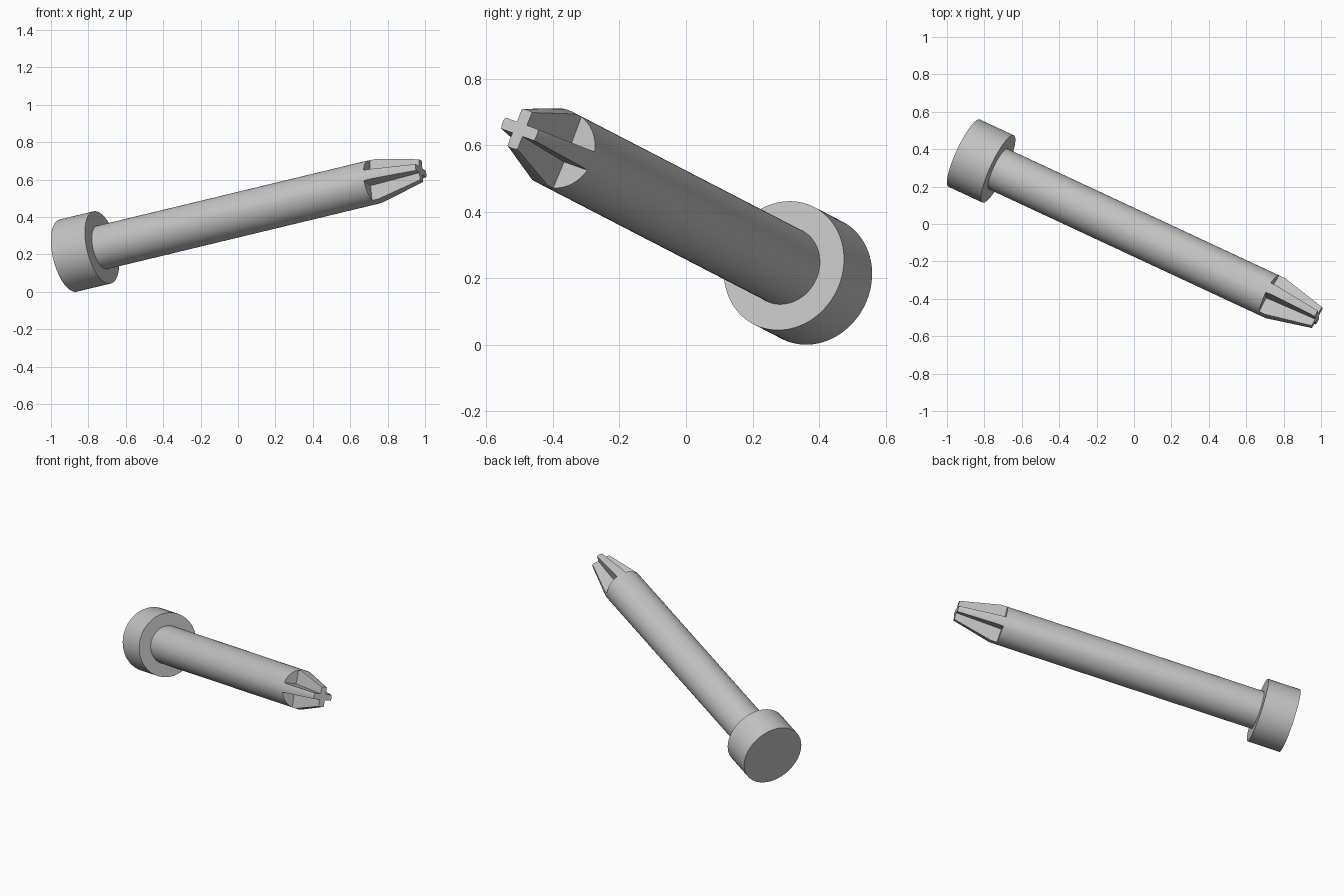
import bpy, bmesh, math
from mathutils import Matrix, Vector

if "Cube" in bpy.data.objects:
    bpy.data.objects.remove(bpy.data.objects["Cube"])

grey = bpy.data.materials.new("plain grey")
grey.use_nodes = True
grey.diffuse_color = (0.55, 0.55, 0.55, 1)
grey.node_tree.nodes["Principled BSDF"].inputs["Base Color"].default_value = (0.55, 0.55, 0.55, 1)

HEAD_R, HEAD_H = 0.1985, 0.205
SHAFT_R, TIP_R = 0.119, 0.062
TAPER_Z, TIP_Z, WALL_Z = 1.88, 2.13, 1.84


def finish(bm, name):
    bmesh.ops.recalc_face_normals(bm, faces=bm.faces)
    mesh = bpy.data.meshes.new(name)
    bm.to_mesh(mesh)
    bm.free()
    mesh.materials.append(grey)
    obj = bpy.data.objects.new(name, mesh)
    bpy.context.collection.objects.link(obj)
    return obj


# Round head, shaft and tapered end, turned from one profile
profile = [(0, 0), (HEAD_R, 0), (HEAD_R, HEAD_H), (SHAFT_R, HEAD_H),
           (SHAFT_R, TAPER_Z), (TIP_R, TIP_Z), (0, TIP_Z)]
bm = bmesh.new()
points = [bm.verts.new((r, 0, z)) for r, z in profile]
edges = [bm.edges.new(pair) for pair in zip(points, points[1:])]
bmesh.ops.spin(bm, geom=points + edges, cent=(0, 0, 0), axis=(0, 0, 1),
               angle=math.tau, steps=72)
bmesh.ops.remove_doubles(bm, verts=bm.verts, dist=0.0001)
pin = finish(bm, "headed_driver_pin")

# Four flutes leave a cross whose fins thicken away from the tip
BASE_HALF, TIP_HALF = 0.030, 0.018
slope = (BASE_HALF - TIP_HALF) / (TIP_Z - WALL_Z)
bm = bmesh.new()
for i in range(4):
    cube = bmesh.ops.create_cube(bm, size=1)["verts"]
    for v in cube:
        s, t, top = v.co.x + 0.5, v.co.y + 0.5, v.co.z > 0
        z = TIP_Z + 0.1 if top else WALL_Z + slope * 0.2 * (s + t)
        inner = BASE_HALF - slope * (z - WALL_Z)
        v.co = (inner + 0.2 * s, inner + 0.2 * t, z)
    bmesh.ops.rotate(bm, verts=cube, cent=(0, 0, 0),
                     matrix=Matrix.Rotation(i * math.pi / 2, 3, "Z"))
flutes = finish(bm, "flute_cutter")
flutes.hide_render = True

cut = pin.modifiers.new("flutes", "BOOLEAN")
cut.operation = "DIFFERENCE"
cut.solver = "EXACT"
cut.object = flutes
bpy.context.view_layer.objects.active = pin
pin.select_set(True)
bpy.ops.object.modifier_apply(modifier=cut.name)
bpy.data.objects.remove(flutes)
bpy.ops.object.shade_smooth_by_angle(angle=math.radians(20))

# Lay the pin along its slanting axis
axis = Vector((0.886, -0.413, 0.2135)).normalized()
fin = Vector((-0.056, 0.37, 0.93))
fin = (fin - axis * fin.dot(axis)).normalized()
side = axis.cross(fin)
turn = Matrix((fin, side, axis)).transposed().to_4x4()
pin.data.transform(Matrix.Translation((-0.908, 0.379, 0.194)) @ turn)
